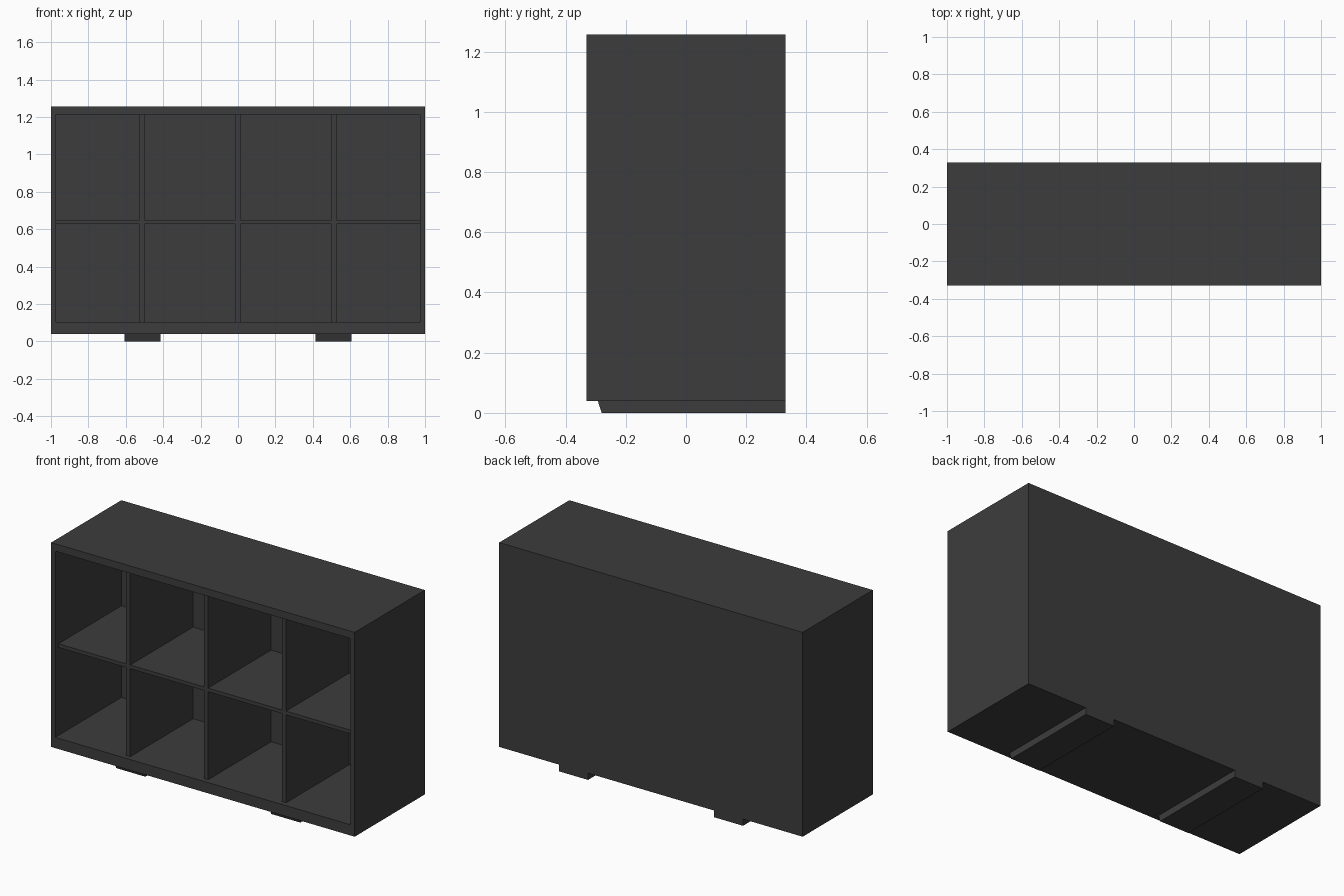
import bpy, bmesh

if "Cube" in bpy.data.objects:
    bpy.data.objects.remove(bpy.data.objects["Cube"])

mat = bpy.data.materials.new("charcoal")
mat.diffuse_color = (0.046, 0.046, 0.046, 1)
mat.use_nodes = True
mat.node_tree.nodes["Principled BSDF"].inputs["Base Color"].default_value = mat.diffuse_color


def finish(bm, name):
    bmesh.ops.recalc_face_normals(bm, faces=bm.faces)
    me = bpy.data.meshes.new(name)
    bm.to_mesh(me)
    bm.free()
    me.materials.append(mat)
    ob = bpy.data.objects.new(name, me)
    bpy.context.collection.objects.link(ob)
    return ob


def box(name, x0, x1, y0, y1, z0, z1):
    bm = bmesh.new()
    bmesh.ops.create_cube(bm, size=1)
    for v in bm.verts:
        v.co = (x1 if v.co.x > 0 else x0,
                y1 if v.co.y > 0 else y0,
                z1 if v.co.z > 0 else z0)
    return finish(bm, name)


# Main dimensions
DEPTH, BASE, TOP = 0.33, 0.04, 1.257
IN_X, IN_Z0, IN_Z1 = 0.973, 0.104, 1.213
FRONT, BACK = -0.30, 0.292        # dividers sit slightly behind the frame
SHELF0, SHELF1 = 0.628, 0.65

# Cabinet body: nested rectangles joined from the outer back to the inner back
bm = bmesh.new()
rings = []
for hx, y, z0, z1 in ((1, DEPTH, BASE, TOP), (1, -DEPTH, BASE, TOP),
                      (IN_X, -DEPTH, IN_Z0, IN_Z1), (IN_X, BACK, IN_Z0, IN_Z1)):
    rings.append([bm.verts.new(c) for c in
                  ((-hx, y, z0), (hx, y, z0), (hx, y, z1), (-hx, y, z1))])
for a, b in zip(rings, rings[1:]):
    for i in range(4):
        j = (i + 1) % 4
        bm.faces.new((a[i], a[j], b[j], b[i]))
bm.faces.new(rings[0])
bm.faces.new(rings[-1])
finish(bm, "cabinet_body")

# Full-height centre divider
box("centre_divider", -0.0135, 0.0135, FRONT, BACK, IN_Z0, IN_Z1)

for s, side in ((-1, "left"), (1, "right")):
    # Shelf half, with a divider below and above it
    xs = sorted((s * 0.0135, s * IN_X))
    box(side + "_shelf", *xs, FRONT, BACK, SHELF0, SHELF1)
    xs = sorted((s * 0.5, s * 0.527))
    box(side + "_lower_divider", *xs, FRONT, BACK, IN_Z0, SHELF0)
    box(side + "_upper_divider", *xs, FRONT, BACK, SHELF1, IN_Z1)

    # Runner foot, with a sloped front end
    xs = sorted((s * 0.414, s * 0.607))
    foot = box(side + "_foot", *xs, -0.293, DEPTH, 0, BASE)
    for v in foot.data.vertices:
        if v.co.y < 0 and v.co.z < 0.01:
            v.co.y = -0.28
